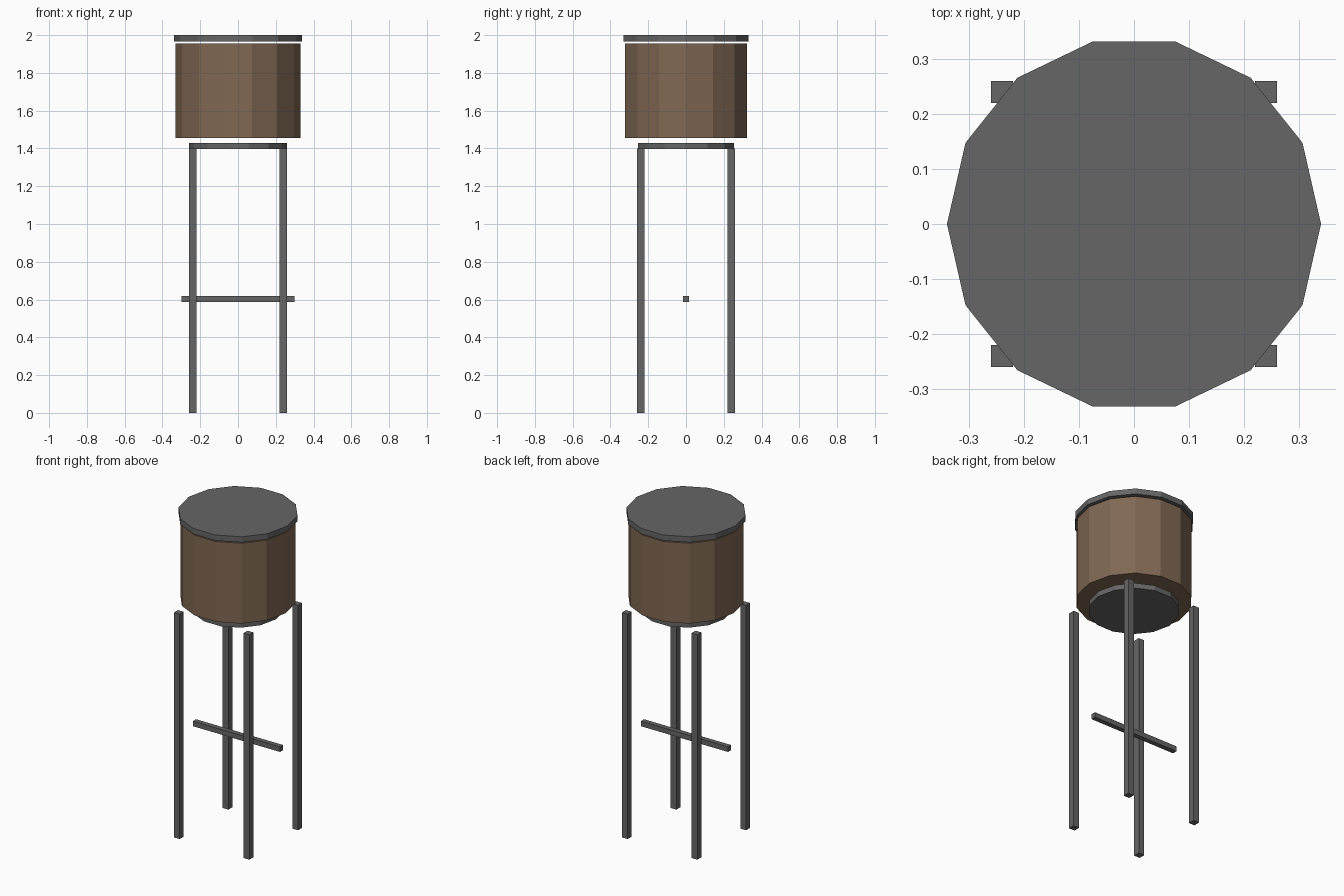
import bpy

if "Cube" in bpy.data.objects:
    bpy.data.objects.remove(bpy.data.objects["Cube"])


def material(name, rgb):
    m = bpy.data.materials.new(name)
    m.diffuse_color = (*rgb, 1)
    m.use_nodes = True
    m.node_tree.nodes["Principled BSDF"].inputs["Base Color"].default_value = m.diffuse_color
    return m


GREY = material("grey metal", (0.133, 0.133, 0.133))
BROWN = material("brown tank", (0.216, 0.138, 0.087))


def finish(name, mat):
    ob = bpy.context.object
    ob.name = name
    ob.data.materials.append(mat)
    return ob


def drum(name, radius, z0, z1, mat, sides=14):
    # Cylinder with its first corner on the +x axis
    bpy.ops.mesh.primitive_cylinder_add(
        vertices=sides, radius=radius, depth=z1 - z0,
        location=(0, 0, (z0 + z1) / 2), rotation=(0, 0, 1.5707963))
    return finish(name, mat)


def box(name, size, centre, mat):
    bpy.ops.mesh.primitive_cube_add(size=1, location=centre)
    bpy.context.object.scale = size
    return finish(name, mat)


# Four square legs
for side, x in (("left", -0.24), ("right", 0.24)):
    for end, y in (("front", -0.24), ("back", 0.24)):
        box(f"{end}_{side}_leg", (0.04, 0.04, 1.40), (x, y, 0.70), GREY)

# Single cross bar
box("cross_bar", (0.60, 0.03, 0.032), (0, 0, 0.604), GREY)

# Base plate, tank and lid, with small gaps between them
drum("base_plate", 0.26, 1.397, 1.43, GREY)
drum("tank", 0.33, 1.455, 1.955, BROWN)
drum("lid", 0.34, 1.965, 2.0, GREY)
